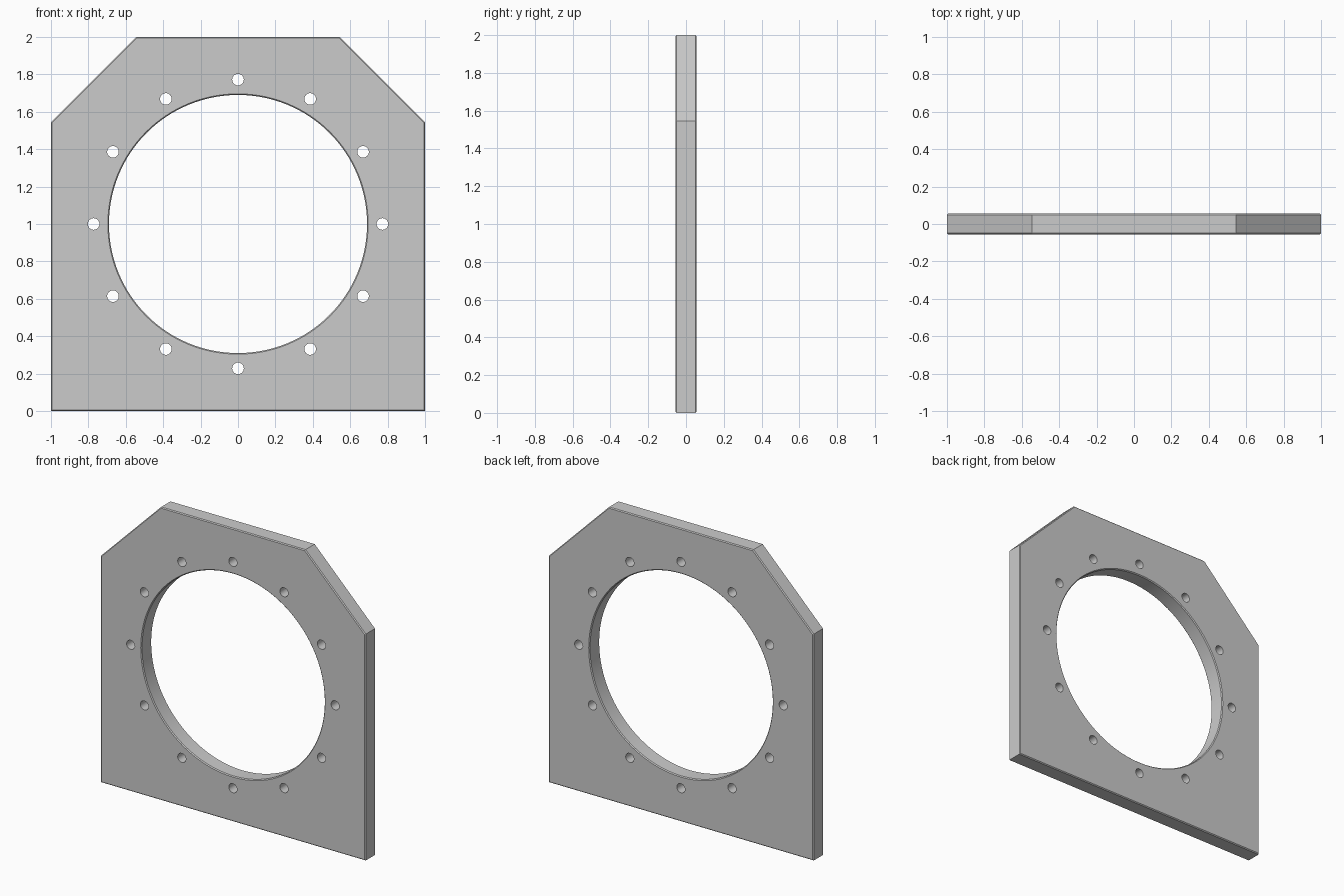
import bpy, bmesh, math

if "Cube" in bpy.data.objects:
    bpy.data.objects.remove(bpy.data.objects["Cube"])

HALF_T = 0.055      # half plate thickness
EDGE = 0.006        # small edge break
CENTRE_Z = 1.0
BORE_R = 0.69
BOLT_CIRCLE_R = 0.772
BOLT_R = 0.031


def new_object(name, bm):
    bmesh.ops.recalc_face_normals(bm, faces=bm.faces)
    mesh = bpy.data.meshes.new(name)
    bm.to_mesh(mesh)
    bm.free()
    obj = bpy.data.objects.new(name, mesh)
    bpy.context.collection.objects.link(obj)
    return obj


def add_turned(bm, profile, cx, cz, sides):
    """Solid turned around the y axis from (y, radius) pairs."""
    rings = [[bm.verts.new((cx + r * math.cos(2 * math.pi * i / sides), y,
                            cz + r * math.sin(2 * math.pi * i / sides)))
              for i in range(sides)] for y, r in profile]
    for a, b in zip(rings, rings[1:]):
        for i in range(sides):
            j = (i + 1) % sides
            bm.faces.new((a[i], a[j], b[j], b[i]))
    bm.faces.new(rings[0])
    bm.faces.new(rings[-1])


# Plate with two clipped top corners
outline = [(-1, 0), (1, 0), (1, 1.545), (0.545, 2), (-0.545, 2), (-1, 1.545)]
bm = bmesh.new()
front = bm.faces.new([bm.verts.new((x, -HALF_T, z)) for x, z in outline])
ext = bmesh.ops.extrude_face_region(bm, geom=[front], use_keep_orig=True)
for v in ext["geom"]:
    if isinstance(v, bmesh.types.BMVert):
        v.co.y = HALF_T
bmesh.ops.recalc_face_normals(bm, faces=bm.faces)
# Break the edges around the front and back faces
rim = [e for e in bm.edges if abs(e.verts[0].co.y - e.verts[1].co.y) < 1e-5]
bmesh.ops.bevel(bm, geom=rim, offset=EDGE, segments=1, affect='EDGES')
plate = new_object("mounting_plate", bm)

# Cutter: large bore with chamfered rims, plus the ring of bolt holes
bm = bmesh.new()
over = 0.01
flare = BORE_R + EDGE + over
add_turned(bm, [(-HALF_T - over, flare), (-HALF_T + EDGE, BORE_R),
                (HALF_T - EDGE, BORE_R), (HALF_T + over, flare)],
           0, CENTRE_Z, 128)
for k in range(12):
    a = k * math.pi / 6
    add_turned(bm, [(-0.1, BOLT_R), (0.1, BOLT_R)],
               BOLT_CIRCLE_R * math.cos(a),
               CENTRE_Z + BOLT_CIRCLE_R * math.sin(a), 32)
cutter = new_object("hole_cutter", bm)
cutter.hide_render = True

cut = plate.modifiers.new("holes", 'BOOLEAN')
cut.operation = 'DIFFERENCE'
cut.solver = 'EXACT'
cut.object = cutter
bpy.context.view_layer.objects.active = plate
plate.select_set(True)
bpy.ops.object.modifier_apply(modifier=cut.name)
bpy.data.objects.remove(cutter)

# Smooth bores, sharp edges
bpy.ops.object.shade_smooth_by_angle(angle=math.radians(30))
